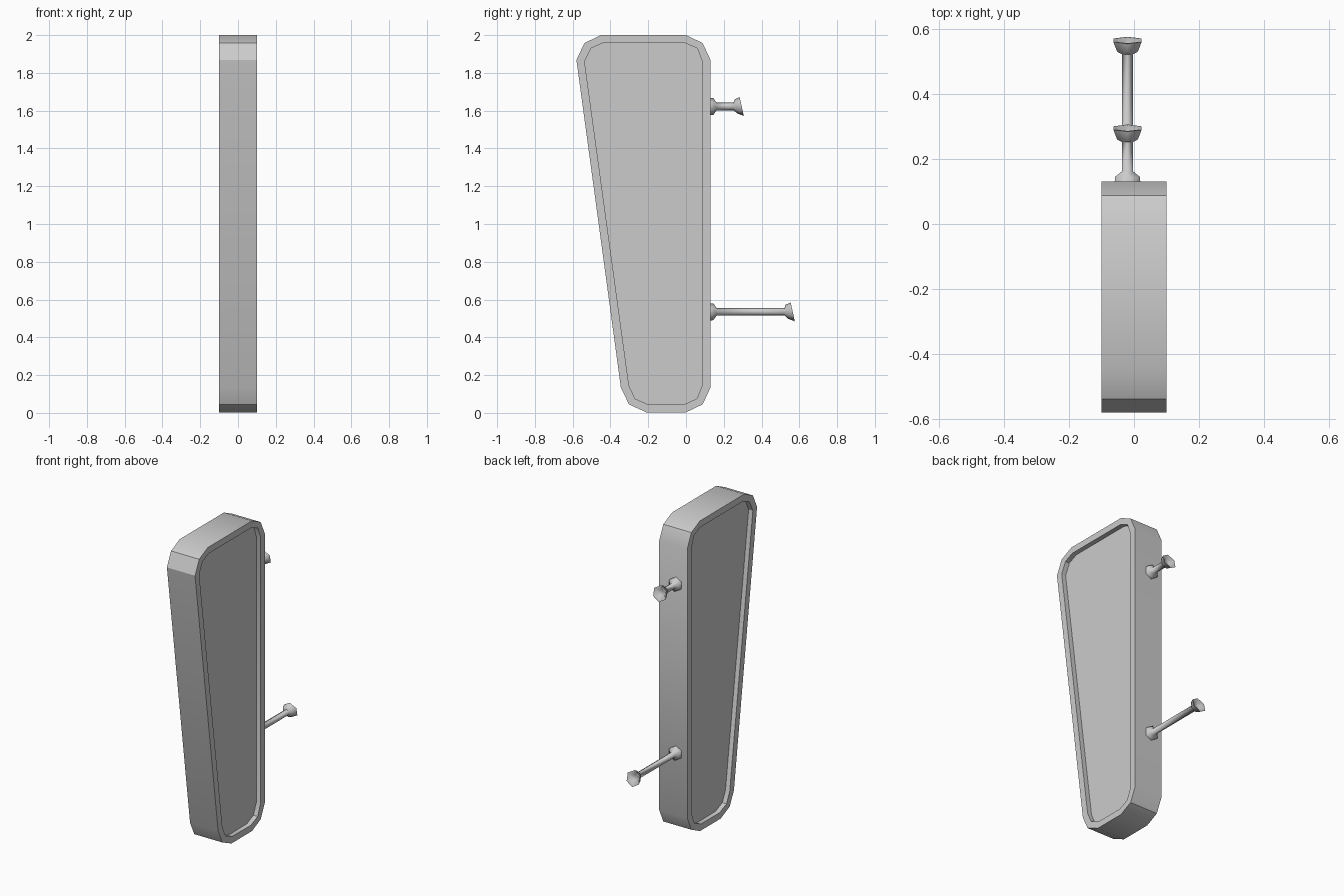
import bpy, bmesh, math

if "Cube" in bpy.data.objects:
    bpy.data.objects.remove(bpy.data.objects["Cube"])


def finish(bm, name, angle):
    bmesh.ops.recalc_face_normals(bm, faces=bm.faces)
    mesh = bpy.data.meshes.new(name)
    bm.to_mesh(mesh)
    bm.free()
    ob = bpy.data.objects.new(name, mesh)
    bpy.context.collection.objects.link(ob)
    bpy.ops.object.select_all(action='DESELECT')
    ob.select_set(True)
    bpy.context.view_layer.objects.active = ob
    bpy.ops.object.shade_smooth_by_angle(angle=math.radians(angle))
    return ob


def loft(bm, rings):
    # Join matching rings of points with quads and cap both ends
    loops = [[bm.verts.new(p) for p in ring] for ring in rings]
    n = len(loops[0])
    for a, b in zip(loops, loops[1:]):
        for i in range(n):
            j = (i + 1) % n
            bm.faces.new((a[i], a[j], b[j], b[i]))
    bm.faces.new(loops[0][::-1])
    bm.faces.new(loops[-1])


# Tapered panel: outer and inner outlines in the y-z plane
outer = [(-0.45, 2.0), (0.0, 2.0), (0.088, 1.958), (0.13, 1.868),
         (0.13, 0.135), (0.088, 0.045), (0.0, 0.003), (-0.21, 0.003),
         (-0.302, 0.045), (-0.345, 0.135), (-0.58, 1.868), (-0.538, 1.958)]
inner = [(-0.44, 1.958), (-0.005, 1.958), (0.06, 1.93), (0.086, 1.86),
         (0.086, 0.145), (0.057, 0.075), (-0.01, 0.045), (-0.20, 0.045),
         (-0.27, 0.075), (-0.302, 0.145), (-0.537, 1.86), (-0.503, 1.93)]
half, recess = 0.1, 0.03


def at_x(outline, x):
    return [(x, y, z) for y, z in outline]


bm = bmesh.new()
loft(bm, [at_x(inner, -half + recess), at_x(inner, -half), at_x(outer, -half),
          at_x(outer, half), at_x(inner, half), at_x(inner, half - recess)])
finish(bm, "tapered_panel", 32)


# Pegs: flared foot, thin rod, tilted hollow cup on the end
def peg(name, z, end):
    # distance along y, radius, tilt
    profile = [(0.125, 0.046, 0), (0.145, 0.044, 0), (0.162, 0.02, 0),
               (end - 0.055, 0.02, 0), (end - 0.043, 0.037, 0.2),
               (end - 0.012, 0.05, 0.22), (end - 0.012, 0.041, 0.22),
               (end - 0.032, 0.02, 0.2)]
    rings = []
    for y, r, tilt in profile:
        ring = []
        for k in range(6):
            a = math.tau * k / 6
            dz = r * math.cos(a)
            ring.append((-0.02 + r * math.sin(a), y - tilt * dz, z + dz))
        rings.append(ring)
    bm = bmesh.new()
    loft(bm, rings)
    finish(bm, name, 65)


peg("upper_peg", 1.622, 0.307)
peg("lower_peg", 0.535, 0.577)
